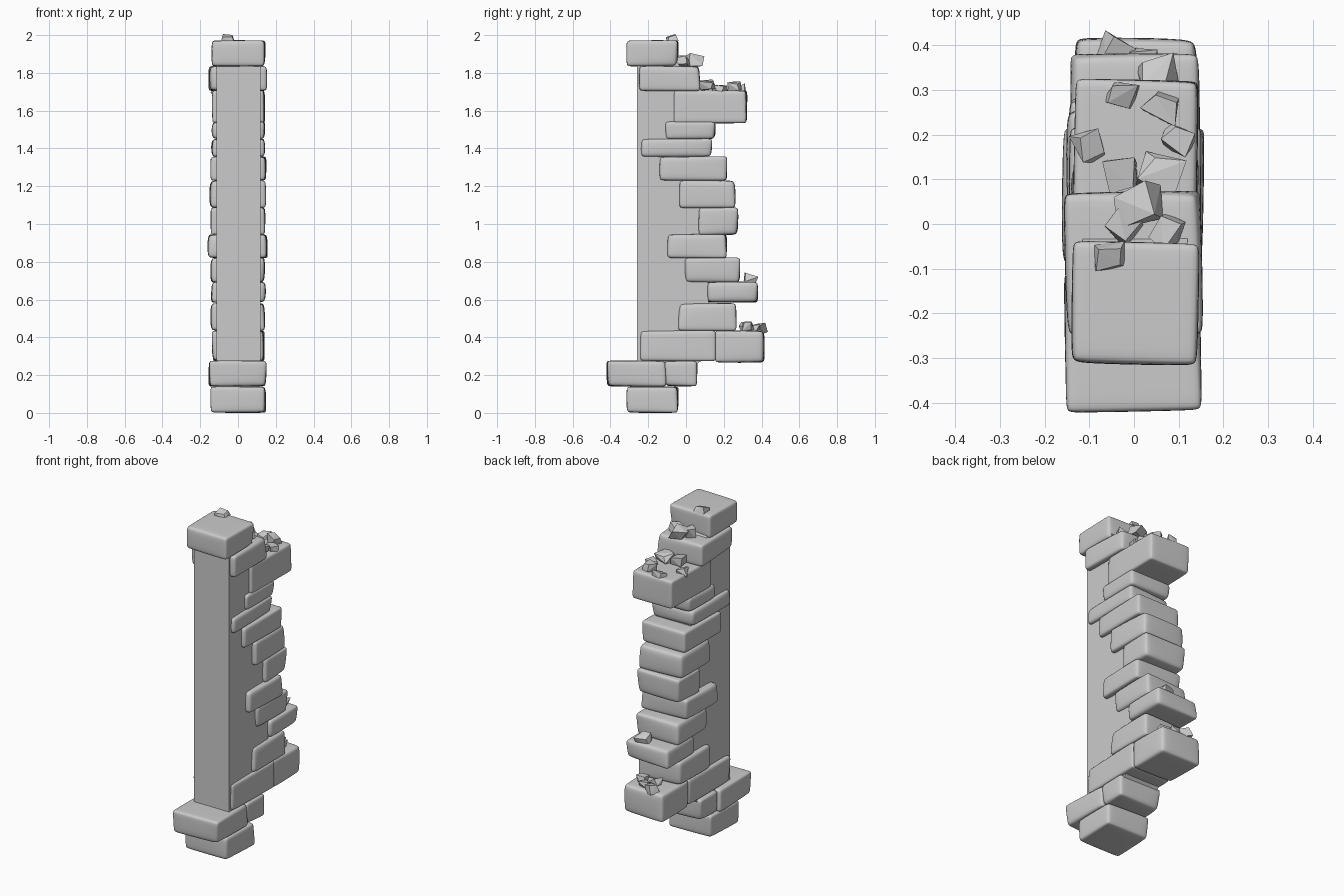
import bpy, bmesh, random
from math import radians
from mathutils import Vector, Matrix

if "Cube" in bpy.data.objects:
    bpy.data.objects.remove(bpy.data.objects["Cube"])

rng = random.Random(7)


def finish(name, bm):
    mesh = bpy.data.meshes.new(name)
    bm.to_mesh(mesh)
    bm.free()
    obj = bpy.data.objects.new(name, mesh)
    bpy.context.collection.objects.link(obj)
    return obj


def stone(name, x0, x1, y0, y1, z0, z1, r=0.026):
    """Worn block: a cube with support loops, chipped corners, subdivided smooth."""
    bm = bmesh.new()
    bmesh.ops.create_cube(bm, size=2)
    bmesh.ops.subdivide_edges(bm, edges=bm.edges[:], cuts=2, use_grid_fill=True)
    half = Vector((x1 - x0, y1 - y0, z1 - z0)) / 2
    centre = Vector((x0 + x1, y0 + y1, z0 + z1)) / 2
    chip = {(a, b, c): rng.uniform(0, 0.02)
            for a in (-1, 1) for b in (-1, 1) for c in (-1, 1)}
    for v in bm.verts:
        key = tuple(1 if c > 0 else -1 for c in v.co)
        out = [abs(c) > 0.9 for c in v.co]
        for i in range(3):
            d = half[i] if out[i] else half[i] - r
            # each corner region is drawn inward a little
            if sum(out) > 1:
                d -= chip[key] * (0.45 if i == 2 else 0.7)
            v.co[i] = key[i] * d
    bmesh.ops.rotate(bm, verts=bm.verts, cent=(0, 0, 0),
                     matrix=Matrix.Rotation(radians(rng.uniform(-1.2, 1.2)), 3, 'Z'))
    bmesh.ops.translate(bm, verts=bm.verts, vec=centre)
    for f in bm.faces:
        f.smooth = True
    obj = finish(name, bm)
    sub = obj.modifiers.new("rounding", 'SUBSURF')
    sub.levels = sub.render_levels = 2


def rubble(name, x, y, z, size):
    """Angular chip: flat-faced hull of a few jittered points."""
    bm = bmesh.new()
    for a in (-1, 1):
        for b in (-1, 1):
            for c in (-1, 1):
                bm.verts.new([s * rng.uniform(0.2, 0.5) * k * size
                              for s, k in zip((a, b, c), (1.15, 1.1, 0.8))])
    res = bmesh.ops.convex_hull(bm, input=bm.verts[:])
    loose = [v for v in bm.verts if not v.link_faces]
    bmesh.ops.delete(bm, geom=loose, context='VERTS')
    bmesh.ops.rotate(bm, verts=bm.verts, cent=(0, 0, 0),
                     matrix=Matrix.Rotation(rng.uniform(0, 6.28), 3, 'Z')
                     @ Matrix.Rotation(rng.uniform(-0.5, 0.5), 3, 'X'))
    bmesh.ops.translate(bm, verts=bm.verts, vec=(x, y, z))
    finish(name, bm)


# Plain wall core: stepped side profile extruded across x
profile = [(-0.26, 0.2), (0.0, 0.2), (0.12, 0.32), (0.12, 1.42), (0.09, 1.45),
           (0.09, 1.65), (0.02, 1.75), (-0.06, 1.88), (-0.26, 1.88)]
bm = bmesh.new()
face = bm.faces.new([bm.verts.new((-0.115, y, z)) for y, z in profile])
side = bmesh.ops.extrude_face_region(bm, geom=[face])
bmesh.ops.translate(bm, vec=(0.235, 0, 0),
                    verts=[g for g in side["geom"] if isinstance(g, bmesh.types.BMVert)])
bmesh.ops.recalc_face_normals(bm, faces=bm.faces[:])
finish("wall_core", bm)

# Ragged edge stones, bottom to top: x0, x1, y0, y1, z0, z1
stones = [
    (-.145, .148, -.315, -.040, .000, .140),
    (-.155, .150, -.420, -.105, .138, .277),
    (-.145, .145, -.115, .060, .140, .275),
    (-.138, .140, -.245, .160, .273, .437),
    (-.135, .142, .150, .417, .265, .437),
    (-.147, .143, -.045, .267, .433, .583),
    (-.142, .148, .108, .382, .583, .695),
    (-.147, .143, -.012, .287, .687, .823),
    (-.162, .156, -.100, .217, .818, .948),
    (-.145, .145, .065, .277, .940, 1.088),
    (-.152, .148, -.040, .262, 1.083, 1.233),
    (-.146, .150, -.143, .218, 1.228, 1.358),
    (-.142, .143, -.243, .137, 1.353, 1.453),
    (-.140, .143, -.108, .157, 1.447, 1.543),
    (-.135, .142, -.063, .323, 1.533, 1.708),
    (-.155, .153, -.253, .073, 1.703, 1.838),
    (-.140, .145, -.315, -.040, 1.833, 1.973),
]
for i, s in enumerate(stones):
    stone(f"edge_stone_{i + 1}", *s)

# Rubble chips resting on the ledges
chips = [
    (-.055, -.07, 1.98, .065), (.01, .04, 1.86, .095), (-.02, -.01, 1.86, .08),
    (.07, -.02, 1.855, .075), (-.03, .11, 1.735, .08), (.06, .11, 1.735, .085),
    (-.095, .175, 1.71, .075), (.10, .19, 1.715, .07), (.065, .26, 1.725, .085),
    (-.03, .29, 1.715, .07), (.045, .335, .71, .09), (-.04, .39, .445, .07),
    (.06, .33, .455, .07), (-.03, .32, .455, .065), (.02, .36, .45, .06),
]
for i, c in enumerate(chips):
    rubble(f"rubble_{i + 1}", *c)
